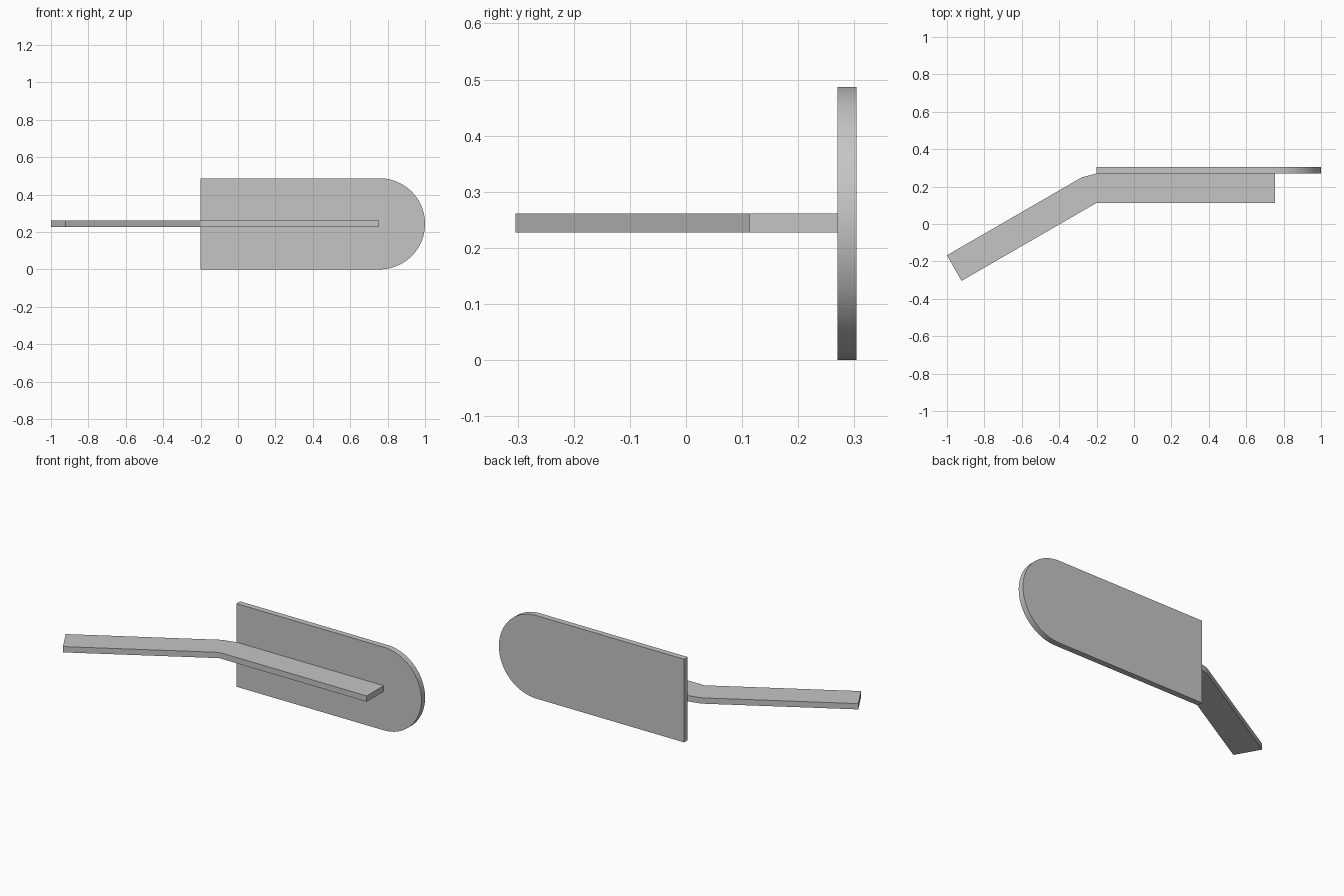
import bpy, bmesh, math
from mathutils import Vector

cube = bpy.data.objects.get("Cube")
if cube:
    bpy.data.objects.remove(cube, do_unlink=True)

grey = bpy.data.materials.new("light_grey")
grey.use_nodes = True
colour = (0.56, 0.56, 0.56, 1)
grey.diffuse_color = colour
grey.node_tree.nodes["Principled BSDF"].inputs["Base Color"].default_value = colour


def extrude_outline(name, points, offset):
    """Make a solid by extruding a flat outline along the offset."""
    bm = bmesh.new()
    face = bm.faces.new([bm.verts.new(p) for p in points])
    result = bmesh.ops.extrude_face_region(bm, geom=[face], use_keep_orig=True)
    moved = [v for v in result["geom"] if isinstance(v, bmesh.types.BMVert)]
    bmesh.ops.translate(bm, verts=moved, vec=Vector(offset))
    bmesh.ops.recalc_face_normals(bm, faces=bm.faces)
    mesh = bpy.data.meshes.new(name)
    bm.to_mesh(mesh)
    bm.free()
    mesh.materials.append(grey)
    obj = bpy.data.objects.new(name, mesh)
    bpy.context.collection.objects.link(obj)
    return obj


# Upright plate with one rounded end
radius, end_x, back, thickness = 0.2435, 0.7565, 0.304, 0.034
steps = 48
outline = [(-0.2, back, 0)]
for i in range(steps + 1):
    a = math.pi * (i / steps - 0.5)
    outline.append((end_x + radius * math.cos(a), back, radius + radius * math.sin(a)))
outline.append((-0.2, back, 2 * radius))
plate = extrude_outline("rounded_plate", outline, (0, -thickness, 0))

# Smooth the rounded end, keeping the rims sharp
bpy.ops.object.select_all(action="DESELECT")
plate.select_set(True)
bpy.context.view_layer.objects.active = plate
bpy.ops.object.shade_smooth_by_angle(angle=math.radians(30))

# Flat arm, bent by thirty degrees beside the plate
arm = [(-1, -0.167), (-0.922, -0.304), (-0.2, 0.113), (0.755, 0.113),
       (0.755, 0.27), (-0.2, 0.27), (-0.278, 0.25)]
extrude_outline("bent_arm", [(x, y, 0.227) for x, y in arm], (0, 0, thickness))
